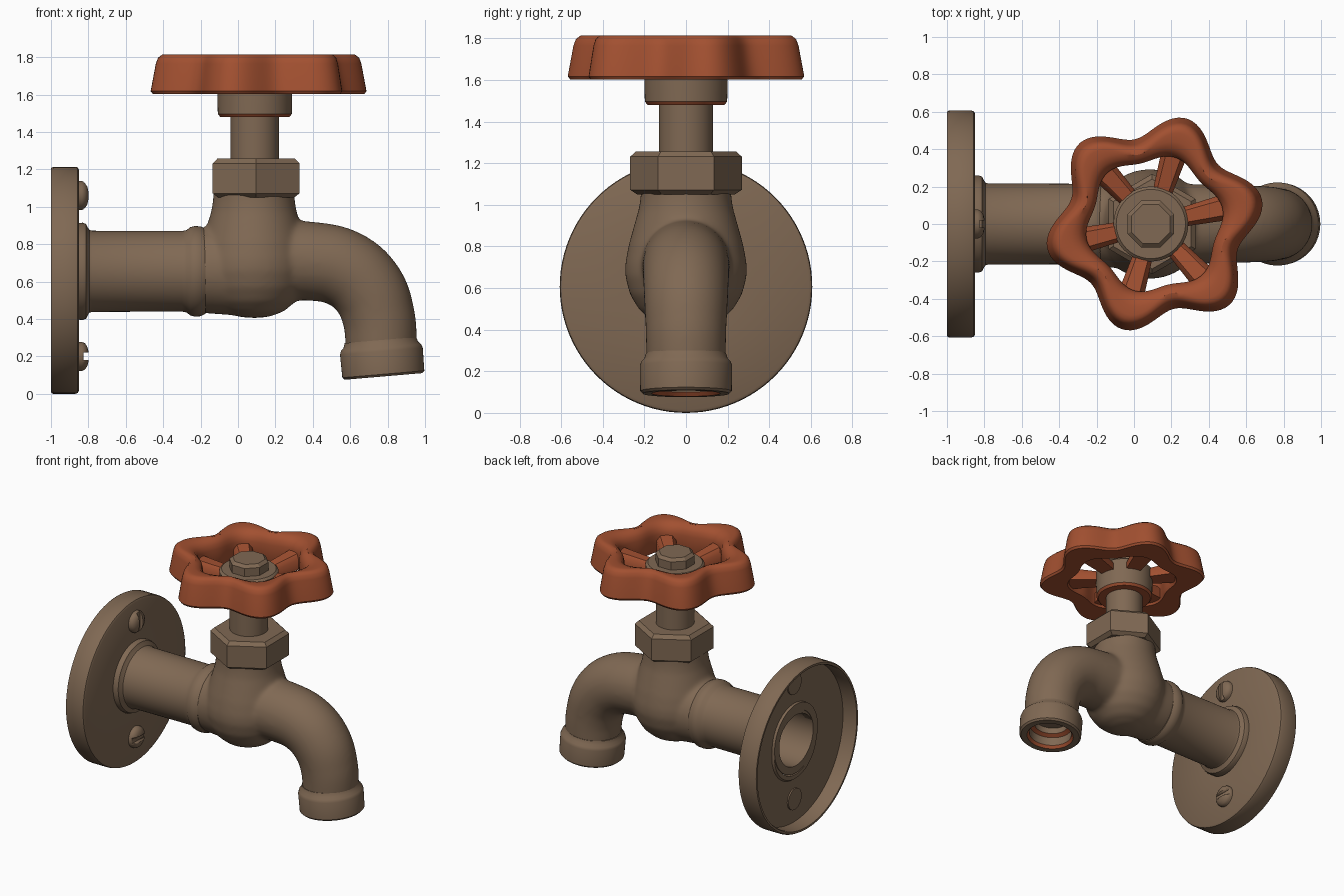
import bpy, bmesh, math
from mathutils import Vector, Matrix

if "Cube" in bpy.data.objects:
    bpy.data.objects.remove(bpy.data.objects["Cube"])


def material(name, rgb):
    m = bpy.data.materials.new(name)
    m.diffuse_color = (*rgb, 1)
    m.use_nodes = True
    m.node_tree.nodes["Principled BSDF"].inputs["Base Color"].default_value = m.diffuse_color
    return m


BRONZE = material("aged bronze", (0.215, 0.140, 0.087))
RUST = material("rust red", (0.36, 0.080, 0.030))
X, Z = Vector((1, 0, 0)), Vector((0, 0, 1))
CX = 0.09          # valve axis in x
PIPE_Z = 0.65      # pipe axis height


def finish(name, bm, mats=(BRONZE,), angle=35):
    bmesh.ops.remove_doubles(bm, verts=bm.verts, dist=1e-5)
    bmesh.ops.recalc_face_normals(bm, faces=bm.faces)
    me = bpy.data.meshes.new(name)
    bm.to_mesh(me)
    bm.free()
    ob = bpy.data.objects.new(name, me)
    bpy.context.collection.objects.link(ob)
    for m in mats:
        me.materials.append(m)
    activate(ob)
    if angle:
        bpy.ops.object.shade_smooth_by_angle(angle=math.radians(angle))
    return ob


def activate(ob):
    bpy.ops.object.select_all(action='DESELECT')
    ob.select_set(True)
    bpy.context.view_layer.objects.active = ob


def apply(ob, kind, **settings):
    activate(ob)
    mod = ob.modifiers.new(kind, kind)
    for k, v in settings.items():
        setattr(mod, k, v)
    bpy.ops.object.modifier_apply(modifier=mod.name)


def lathe(name, profile, origin, axis=Z, segs=64, closed=False, turn=0,
          mats=(BRONZE,), painted=(), angle=35):
    """Revolve (radius, height) points; segments listed in painted use slot 1."""
    rot = Vector(axis).to_track_quat('Z', 'Y').to_matrix().to_4x4()
    place = Matrix.Translation(origin) @ rot
    bm = bmesh.new()
    rings = []
    for r, h in profile:
        if r < 1e-6:
            rings.append([bm.verts.new(place @ Vector((0, 0, h)))] * segs)
            continue
        rings.append([bm.verts.new(place @ Vector((
            r * math.cos(turn + math.tau * k / segs),
            r * math.sin(turn + math.tau * k / segs), h))) for k in range(segs)])
    n = len(rings)
    for i in range(n if closed else n - 1):
        a, b = rings[i], rings[(i + 1) % n]
        for k in range(segs):
            j = (k + 1) % segs
            loop = list(dict.fromkeys((a[k], a[j], b[j], b[k])))
            if len(loop) > 2:
                bm.faces.new(loop).material_index = int(i in painted)
    return finish(name, bm, mats, angle)


# Wall flange, hollow at the back
lathe("wall_flange", [(0.22, 0.15), (0.59, 0.15), (0.603, 0.143), (0.607, 0.13),
                      (0.607, 0.012), (0.6, 0), (0.585, 0), (0.58, 0.01),
                      (0.58, 0.11), (0.26, 0.11), (0.25, 0.095), (0.22, 0.095)],
      (-1, 0, 0.607), X, 96, closed=True)

# Supply pipe with a root collar and a bead, bored from the back
lathe("supply_pipe", [(0.2, 0.09), (0.255, 0.09), (0.26, 0.17), (0.253, 0.188),
                      (0.236, 0.196), (0.222, 0.205), (0.217, 0.22), (0.215, 0.7),
                      (0.22, 0.725), (0.236, 0.745), (0.242, 0.77), (0.24, 0.8),
                      (0.228, 0.825), (0.21, 0.83), (0.0, 0.83), (0.0, 0.72),
                      (0.19, 0.72)],
      (-1, 0, PIPE_Z + 0.005), X, closed=True)

# Slotted flange screws
for label, z, size in (("upper_screw", 1.06, (0.2, 0.2, 1)), ("lower_screw", 0.2, (0.2, 1, 0.2))):
    screw = lathe(label, [(0, -0.045), (0.078, -0.045), (0.078, 0.02), (0.07, 0.037),
                          (0.05, 0.05), (0.025, 0.056), (0, 0.058)],
                  (-0.855, 0, z), X, 32)
    bm = bmesh.new()
    bmesh.ops.create_cube(bm, size=0.2)
    for v in bm.verts:
        v.co = Vector((v.co.x * 0.3 - 0.795, v.co.y * size[1], v.co.z * size[2] + z))
    cutter = finish("slot_cutter", bm)
    cutter.hide_render = True
    apply(screw, 'BOOLEAN', object=cutter, operation='DIFFERENCE', solver='EXACT')
    bpy.data.objects.remove(cutter)

# Valve body: bulb, inlet and curved spout blended into one casting
body = lathe("valve_body", [(0, 0.405), (0.08, 0.411), (0.16, 0.44), (0.225, 0.495),
                            (0.27, 0.57), (0.293, 0.66), (0.292, 0.72), (0.275, 0.81),
                            (0.25, 0.9), (0.227, 0.98), (0.218, 1.04), (0.216, 1.1), (0, 1.1)],
             (CX - 0.005, 0, 0))
inlet = lathe("inlet", [(0, -0.2), (0.227, -0.2), (0.25, 0.1), (0, 0.1)],
              (0, 0, PIPE_Z + 0.01), X)
curve = bpy.data.curves.new("spout", 'CURVE')
curve.dimensions = '3D'
curve.bevel_depth = 1
curve.bevel_resolution = 14
curve.use_fill_caps = True
path = [(0.1, 0.70, 0.22), (0.40, 0.708, 0.211), (0.57, 0.668, 0.208),
        (0.69, 0.565, 0.203), (0.75, 0.42, 0.195), (0.768, 0.24, 0.19)]
sp = curve.splines.new('BEZIER')
sp.resolution_u = 10
sp.bezier_points.add(len(path) - 1)
for p, (x, z, r) in zip(sp.bezier_points, path):
    p.co, p.radius = (x, 0, z), r
    p.handle_left_type = p.handle_right_type = 'AUTO'
spout = bpy.data.objects.new("spout", curve)
bpy.context.collection.objects.link(spout)
activate(spout)
bpy.ops.object.convert(target='MESH')
spout = bpy.context.view_layer.objects.active
activate(body)
inlet.select_set(True)
spout.select_set(True)
bpy.ops.object.join()
apply(body, 'REMESH', mode='VOXEL', voxel_size=0.014, use_smooth_shade=True)
apply(body, 'SMOOTH', factor=0.5, iterations=14)
body.data.materials.clear()
body.data.materials.append(BRONZE)
for f in body.data.polygons:
    f.material_index = 0
    f.use_smooth = True

# Outlet ring with a worn inner lip
lathe("outlet_ring", [(0.165, 0), (0.208, 0), (0.22, 0.012), (0.222, 0.135), (0.215, 0.155),
                      (0.2, 0.17), (0.192, 0.195), (0.12, 0.195), (0.12, 0.1),
                      (0.15, 0.085), (0.15, 0.02)],
      (0.778, 0, 0.093), (-0.085, 0, 1), closed=True, mats=(BRONZE, RUST), painted=(8, 10))

# Bonnet nut, stem and hub collar
lathe("bonnet_nut", [(0, 1.05), (0.235, 1.05), (0.268, 1.072), (0.268, 1.232),
                     (0.24, 1.257), (0, 1.257)],
      (CX + 0.007, 0, 0), segs=6, turn=math.pi / 2, angle=15)
lathe("stem", [(0, 1.2), (0.13, 1.2), (0.13, 1.62), (0, 1.62)], (CX, 0, 0), segs=48)
lathe("hub_collar", [(0.12, 1.48), (0.185, 1.48), (0.198, 1.497), (0.2, 1.6), (0.2, 1.69),
                     (0.185, 1.705), (0, 1.705)],
      (CX, 0, 0), mats=(BRONZE, RUST), painted=(0, 1))
lathe("top_bolt", [(0.135, 1.69), (0.135, 1.765), (0.112, 1.785), (0, 1.785)],
      (CX, 0, 0), segs=8, turn=math.pi / 8, angle=15)

# Six-lobed handwheel rim: (blend from inner to outer edge, inset, height)
PHASE = math.radians(13)
section = [(1, 0.012, 1.603), (1, 0.0, 1.618), (1, 0.028, 1.765), (1, 0.04, 1.797),
           (1, 0.062, 1.813), (1, 0.085, 1.815), (0.38, 0, 1.813), (0.2, 0, 1.803),
           (0.06, 0, 1.775), (0, 0, 1.74), (0, 0, 1.63), (0.08, 0, 1.603)]
bm = bmesh.new()
N = 144
rings = []
for k in range(N):
    a = math.tau * k / N
    wave = math.cos(6 * (a - PHASE))
    outer, inner = 0.527 + 0.062 * wave, 0.352 + 0.02 * wave
    ring = []
    for t, inset, z in section:
        r = inner + (outer - inner) * t - inset
        ring.append(bm.verts.new((CX + 0.02 + r * math.cos(a), r * math.sin(a), z)))
    rings.append(ring)
for k in range(N):
    a, b = rings[k], rings[(k + 1) % N]
    for i in range(len(section)):
        j = (i + 1) % len(section)
        bm.faces.new((a[i], a[j], b[j], b[i]))
finish("handwheel_rim", bm, (RUST,), 40)

# Spokes, widening towards the rim
for s in range(6):
    turn = Matrix.Translation((CX + 0.01, 0, 0)) @ Matrix.Rotation(PHASE + s * math.pi / 3, 4, 'Z')
    bm = bmesh.new()
    ends = []
    for r, half, low, high in ((0.15, 0.05, 1.61, 1.685), (0.42, 0.072, 1.62, 1.735)):
        outline = [(-half, low), (half, low), (half, high - 0.03), (half * 0.6, high),
                   (-half * 0.6, high), (-half, high - 0.03)]
        ends.append([bm.verts.new(turn @ Vector((r, y, z))) for y, z in outline])
    for i in range(6):
        j = (i + 1) % 6
        bm.faces.new((ends[0][i], ends[0][j], ends[1][j], ends[1][i]))
    bm.faces.new(ends[0])
    bm.faces.new(ends[1])
    finish(f"spoke_{s + 1}", bm, (RUST,), 50)
